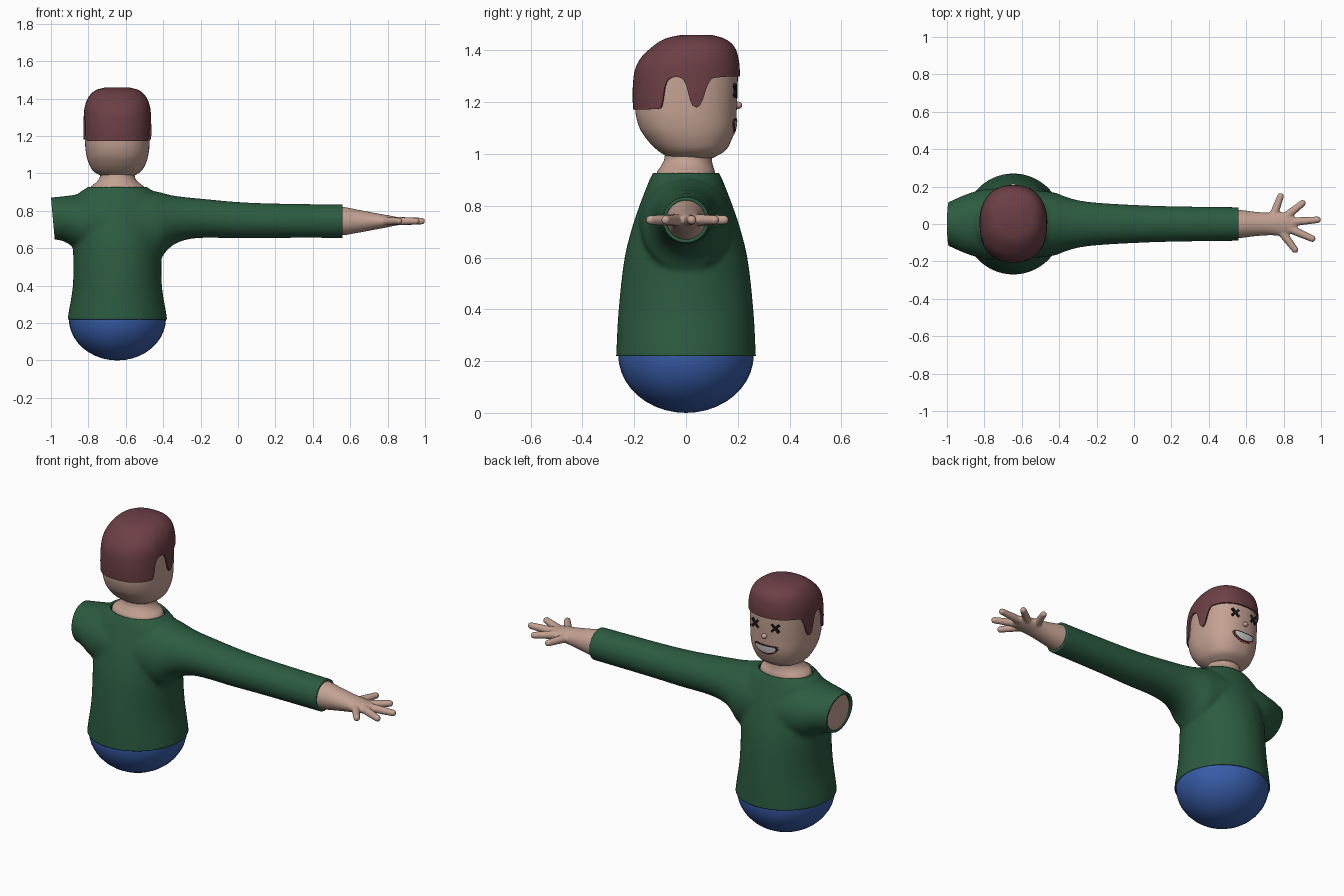
import bpy, bmesh
from math import sin, cos, pi, copysign
from mathutils import Vector, Matrix

if "Cube" in bpy.data.objects:
    bpy.data.objects.remove(bpy.data.objects["Cube"])

CX = -0.645  # body axis


def material(name, rgb):
    m = bpy.data.materials.new(name)
    m.diffuse_color = (*rgb, 1)
    m.use_nodes = True
    m.node_tree.nodes["Principled BSDF"].inputs["Base Color"].default_value = m.diffuse_color
    return m


SKIN = material("skin", (.55, .36, .29))
GREEN = material("green_knit", (.025, .105, .052))
BLUE = material("blue_cloth", (.04, .11, .40))
BROWN = material("brown_hair", (.15, .05, .06))
BLACK = material("black", (.01, .01, .01))
WHITE = material("white", (.8, .8, .8))
RED = material("red", (.5, .07, .07))


def add_object(name, bm, mat):
    bmesh.ops.recalc_face_normals(bm, faces=bm.faces)
    me = bpy.data.meshes.new(name)
    bm.to_mesh(me)
    bm.free()
    me.materials.append(mat)
    ob = bpy.data.objects.new(name, me)
    bpy.context.collection.objects.link(ob)
    bpy.ops.object.select_all(action='DESELECT')
    ob.select_set(True)
    bpy.context.view_layer.objects.active = ob
    bpy.ops.object.shade_smooth_by_angle(angle=0.8)
    return ob


def sample(keys, t):
    """Smooth interpolation of key rows, first column is the parameter."""
    t = min(max(t, keys[0][0]), keys[-1][0])
    i = max(k for k in range(len(keys) - 1) if keys[k][0] <= t)
    v = [Vector((*k[1:], 0)) for k in keys]
    x = [k[0] for k in keys]

    def slope(k):
        a, b = max(k - 1, 0), min(k + 1, len(keys) - 1)
        return (v[b] - v[a]) / (x[b] - x[a])
    h = x[i + 1] - x[i]
    u = (t - x[i]) / h
    out = ((2*u**3 - 3*u*u + 1) * v[i] + (u**3 - 2*u*u + u) * h * slope(i)
           + (3*u*u - 2*u**3) * v[i + 1] + (u**3 - u*u) * h * slope(i + 1))
    return list(out)[:-1]


def power(c, e):
    return copysign(abs(c) ** (2 / e), c)


def skin_rings(bm, rings, cap_start=True):
    rows = [[bm.verts.new(p) for p in r] for r in rings]
    n = len(rows[0])
    for a, b in zip(rows, rows[1:]):
        for i in range(n):
            bm.faces.new((a[i], a[(i + 1) % n], b[(i + 1) % n], b[i]))
    bm.faces.new(rows[-1])
    if cap_start:
        bm.faces.new(rows[0])


def loft(bm, keys, axis, e=2.0, steps=48, n=64):
    """Rows: z -> (y centre, rx, ry), or x -> (z centre, ry, rz)."""
    rings = []
    for s in range(steps + 1):
        t = keys[0][0] + (keys[-1][0] - keys[0][0]) * s / steps
        c, a, b = sample(keys, t)
        ring = []
        for k in range(n):
            w = 2 * pi * k / n
            p, q = a * power(cos(w), e), b * power(sin(w), e)
            ring.append((CX + p, c + q, t) if axis == 'z' else (t, p, c + q))
        rings.append(ring)
    skin_rings(bm, rings)


def ball(bm, centre, radii):
    bmesh.ops.create_uvsphere(bm, u_segments=32, v_segments=20, radius=1,
                              matrix=Matrix.Translation(centre) @ Matrix.Diagonal((*radii, 1)))


def fuse(bm, voxel, smooth):
    """Merge overlapping closed pieces into one smooth skin."""
    ob = add_object("fuse_helper", bm, SKIN)
    r = ob.modifiers.new("remesh", 'REMESH')
    r.mode, r.voxel_size = 'VOXEL', voxel
    s = ob.modifiers.new("smooth", 'SMOOTH')
    s.factor, s.iterations = 0.5, smooth
    dg = bpy.context.evaluated_depsgraph_get()
    me = bpy.data.meshes.new_from_object(ob.evaluated_get(dg))
    out = bmesh.new()
    out.from_mesh(me)
    bpy.data.objects.remove(ob)
    bpy.data.meshes.remove(me)
    return out


def cut(bm, co, no):
    bmesh.ops.bisect_plane(bm, geom=bm.verts[:] + bm.edges[:] + bm.faces[:],
                           plane_co=co, plane_no=no, clear_outer=True)


# sweater: torso, long sleeve and short stump sleeve fused, then cut open
bm = bmesh.new()
loft(bm, [(.16, 0, .267, .272), (.22, 0, .266, .27), (.4, 0, .238, .26), (.6, 0, .237, .237),
          (.72, 0, .243, .207), (.8, 0, .246, .18), (.86, 0, .235, .157), (.9, 0, .2, .141),
          (.93, 0, .153, .126), (.97, 0, .11, .10)], 'z')
loft(bm, [(CX, .73, .195, .17), (-.5, .725, .178, .185), (-.42, .72, .167, .18),
          (-.37, .743, .147, .143), (-.3, .757, .127, .118), (-.2, .76, .114, .105),
          (0, .75, .102, .097), (.2, .747, .095, .092), (.62, .744, .089, .089)], 'x')
loft(bm, [(-1.06, .76, .1, .106), (-1, .76, .114, .111), (-.93, .757, .145, .121),
          (-.87, .743, .168, .143), (-.8, .735, .185, .165), (CX, .73, .195, .17)], 'x')
bm = fuse(bm, .011, 6)
cut(bm, (0, 0, .22), (0, 0, -1))
cut(bm, (0, 0, .927), (0, 0, 1))
cut(bm, (.56, 0, 0), (1, 0, 0))
cut(bm, (-.99, 0, .76), (-1, 0, -.09))
sweater = add_object("sweater", bm, GREEN)
sol = sweater.modifiers.new("thickness", 'SOLIDIFY')
sol.thickness = .014

# skin cap inside the short sleeve
bm = bmesh.new()
loft(bm, [(-.978, .76, .103, .1), (-.93, .757, .12, .1)], 'x', steps=2)
add_object("arm_stump", bm, SKIN)

# rounded blue base
bm = bmesh.new()
ball(bm, (CX, 0, .225), (.26, .262, .225))
cut(bm, (0, 0, .24), (0, 0, 1))
add_object("trousers", bm, BLUE)

# forearm and hand with five splayed fingers
bm = bmesh.new()
loft(bm, [(.5, .745, .078, .078), (.56, .745, .076, .076), (.65, .744, .065, .06),
          (.73, .744, .06, .045), (.79, .744, .063, .034), (.84, .745, .052, .024),
          (.87, .745, .03, .015)], 'x')
for base, tip in [((.74, .03), (.79, .165)), ((.8, .03), (.915, .122)), ((.83, .01), (1.0, .024)),
                  ((.82, -.02), (.97, -.086)), ((.78, -.03), (.872, -.152))]:
    a, b = Vector((*base, .745)), Vector((*tip, .745))
    d = b - a
    b -= d.normalized() * .018
    rot = d.to_track_quat('Z', 'Y').to_matrix().to_4x4()
    bmesh.ops.create_cone(bm, cap_ends=True, segments=20, radius1=.024, radius2=.018,
                          depth=(b - a).length, matrix=Matrix.Translation((a + b) / 2) @ rot)
    ball(bm, b, (.018, .018, .018))
add_object("forearm_hand", fuse(bm, .006, 4), SKIN)

# neck
bm = bmesh.new()
loft(bm, [(.88, 0, .15, .115), (.927, 0, .143, .113), (.955, .004, .11, .1),
          (.98, .008, .094, .092), (1.04, .01, .09, .09)], 'z')
add_object("neck", bm, SKIN)

# head
HEAD = [(.985, .02, .085, .085), (1.01, .022, .126, .127), (1.05, .014, .151, .16),
        (1.1, .006, .166, .185), (1.17, 0, .173, .196), (1.3, .003, .172, .197),
        (1.36, .012, .165, .184), (1.41, .029, .142, .15), (1.44, .035, .105, .105),
        (1.453, .04, .055, .05)]
E = 2.3
bm = bmesh.new()
loft(bm, HEAD, 'z', E, 64, 96)
add_object("head", bm, SKIN)

# hair cap following a hairline with ear arches and sideburns
LINE = [(-.3, 1.175), (-.1, 1.175), (-.088, 1.195), (-.078, 1.265), (-.06, 1.293), (-.02, 1.293),
        (0, 1.265), (.02, 1.2), (.04, 1.18), (.06, 1.2), (.08, 1.265), (.1, 1.293), (.3, 1.3)]


def head_point(w, z, off):
    c, a, b = sample(HEAD, z)
    return (CX + (a + off) * power(cos(w), E), c + (b + off) * power(sin(w), E), z)


N, M = 192, 28
angles = [2 * pi * k / N for k in range(N)]
lines = [(w, sample(LINE, head_point(w, 1.25, 0)[1])[0]) for w in angles]
rings = [[head_point(w, h, -.004) for w, h in lines]]
for s in range(M + 1):
    u = sin(pi / 2 * s / M)
    rings.append([Vector(head_point(w, h + (1.453 - h) * u, .008)) + Vector((0, 0, .007 * u * u))
                  for w, h in lines])
bm = bmesh.new()
skin_rings(bm, rings, False)
add_object("hair", bm, BROWN)


def face_y(x, z):
    c, a, b = sample(HEAD, z)
    return c + b * (1 - min(abs(x / a), 1) ** E) ** (1 / E)


# crossed eyes
for side, name in ((-1, "eye_left"), (1, "eye_right")):
    bm = bmesh.new()
    x = side * .064
    for turn in (pi / 4, -pi / 4):
        m = (Matrix.Translation((CX + x, face_y(x, 1.245), 1.245)) @ Matrix.Rotation(-side * .12, 4, 'Z')
             @ Matrix.Rotation(turn, 4, 'Y') @ Matrix.Diagonal((.062, .01, .015, 1)))
        bmesh.ops.create_cube(bm, size=1, matrix=m)
    add_object(name, bm, BLACK)

# nose
bm = bmesh.new()
ball(bm, (CX, .2, 1.188), (.016, .017, .014))
add_object("nose", bm, SKIN)


# mouth layers wrapped onto the face: lips, opening, teeth
def face_patch(name, zc, rx, rz, off, mat):
    bm = bmesh.new()
    rings = []
    for r in (1, 1, .75, .5, .25, .05):
        ring = []
        for k in range(48):
            w = 2 * pi * k / 48
            x = rx * r * cos(w)
            z = zc + rz * r * power(sin(w), 2.6) + 3 * x * x
            ring.append((CX + x, face_y(x, z) + (off if rings else -.006), z))
        rings.append(ring)
    skin_rings(bm, rings, False)
    add_object(name, bm, mat)


face_patch("lips", 1.106, .076, .03, .002, RED)
face_patch("mouth_opening", 1.109, .07, .026, .003, BLACK)
face_patch("teeth", 1.109, .064, .02, .004, WHITE)
